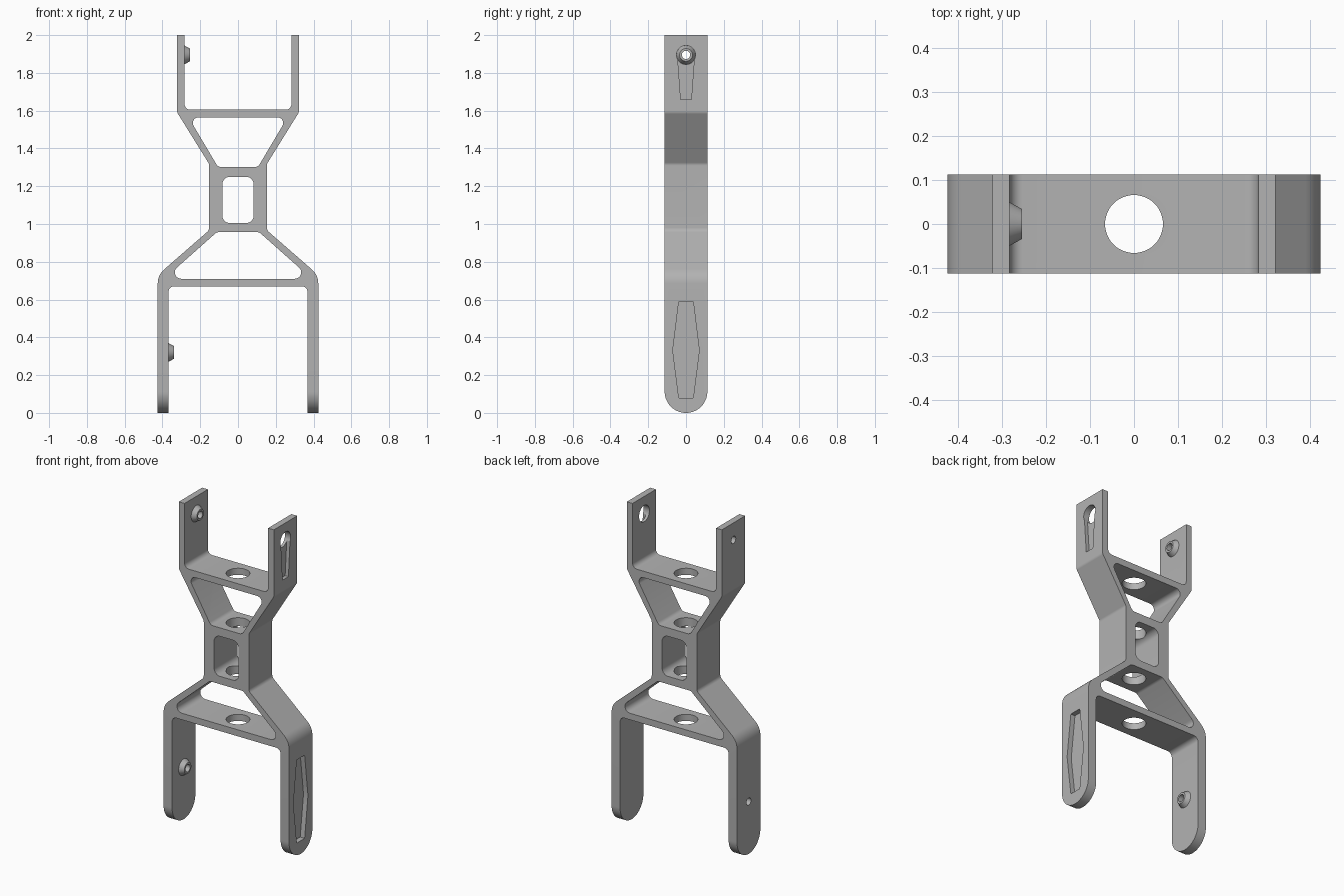
import bpy, bmesh, math
from mathutils import Vector, Matrix

if "Cube" in bpy.data.objects:
    bpy.data.objects.remove(bpy.data.objects["Cube"], do_unlink=True)

HALF = 0.113  # half depth of the bracket

grey = bpy.data.materials.new("matte grey")
grey.use_nodes = True
grey.diffuse_color = (0.45, 0.45, 0.45, 1)
grey.node_tree.nodes["Principled BSDF"].inputs["Base Color"].default_value = (0.45, 0.45, 0.45, 1)


def rounded(corners, steps=8):
    """Outline from (u, v, radius) corners, each replaced by a fillet arc."""
    out = []
    for i, (u, v, r) in enumerate(corners):
        p = Vector((u, v))
        a = (Vector(corners[i - 1][:2]) - p).normalized()
        b = (Vector(corners[(i + 1) % len(corners)][:2]) - p).normalized()
        if r == 0:
            out.append(p)
            continue
        half = a.angle(b) / 2
        centre = p + (a + b).normalized() * r / math.sin(half)
        start = p + a * r / math.tan(half) - centre
        end = p + b * r / math.tan(half) - centre
        sweep = start.angle_signed(end)
        for k in range(steps + 1):
            out.append(centre + Matrix.Rotation(-sweep * k / steps, 2) @ start)
    return out


def mirrored(side):
    """Close a right-hand run of corners with its left-hand reflection."""
    return side + [(-u, v, r) for u, v, r in reversed(side)]


def prism(name, outline, axis, lo, hi):
    """Extrude an outline along x (outline in y, z) or along y (outline in x, z)."""
    place = (lambda p, d: (d, p[0], p[1])) if axis == "x" else (lambda p, d: (p[0], d, p[1]))
    bm = bmesh.new()
    face = bm.faces.new([bm.verts.new(place(p, lo)) for p in outline])
    top = bmesh.ops.extrude_face_region(bm, geom=[face])["geom"]
    shift = Vector(place((0, 0), hi - lo))
    bmesh.ops.translate(bm, vec=shift, verts=[g for g in top if isinstance(g, bmesh.types.BMVert)])
    return finish(name, bm)


def cone(name, centre, axis, r1, r2, length):
    """Cylinder or cone centred on a point, r1 at its low end."""
    bm = bmesh.new()
    bmesh.ops.create_cone(bm, cap_ends=True, segments=48, radius1=r1, radius2=r2, depth=length)
    turn = Matrix.Rotation(math.pi / 2, 4, "Y") if axis == "x" else Matrix.Identity(4)
    bm.transform(Matrix.Translation(centre) @ turn)
    return finish(name, bm)


def finish(name, bm):
    bmesh.ops.recalc_face_normals(bm, faces=bm.faces)
    mesh = bpy.data.meshes.new(name)
    bm.to_mesh(mesh)
    bm.free()
    mesh.materials.append(grey)
    obj = bpy.data.objects.new(name, mesh)
    bpy.context.collection.objects.link(obj)
    return obj


def combine(target, tool, operation="DIFFERENCE"):
    """Apply a boolean and discard the tool object."""
    mod = target.modifiers.new("bool", "BOOLEAN")
    mod.object, mod.operation, mod.solver = tool, operation, "EXACT"
    bpy.context.view_layer.update()
    result = target.evaluated_get(bpy.context.evaluated_depsgraph_get())
    mesh = bpy.data.meshes.new_from_object(result)
    target.modifiers.clear()
    target.data = mesh
    bpy.data.objects.remove(tool, do_unlink=True)


# Double fork silhouette
frame = prism("bracket_frame", rounded(mirrored([
    (0.283, 1.605, 0.03), (0.283, 2.0, 0), (0.322, 2.0, 0), (0.322, 1.59, 0.03),
    (0.153, 1.318, 0.03), (0.153, 0.967, 0.03), (0.425, 0.73, 0.1),
    (0.425, 0, 0), (0.368, 0, 0), (0.368, 0.67, 0.03)])), "y", -HALF, HALF)

# Rounded feet
combine(frame, prism("foot_shape", rounded(
    [(-HALF, 0, HALF * 0.999), (HALF, 0, HALF * 0.999), (HALF, 2.1, 0), (-HALF, 2.1, 0)], 20),
    "x", -1, 1), "INTERSECT")

# Windows: lower triangle, waist, upper trapezoid
for side in (
        [(0.39, 0.71, 0.034), (0.112, 0.957, 0.03)],
        [(0.083, 1.005, 0.04), (0.083, 1.25, 0.04)],
        [(0.106, 1.302, 0.03), (0.262, 1.565, 0.03)]):
    combine(frame, prism("window", rounded(mirrored(side)), "y", -1, 1))

# Vertical bore through the four shelves
combine(frame, cone("shelf_bore", (0, 0, 1.1), "z", 0.066, 0.066, 1.4))

# Pivot bosses on the inner faces of the right arms, drilled through
for z, face in ((0.32, -0.368), (1.895, -0.283)):
    combine(frame, cone("boss", (face + 0.009, 0, z), "x", 0.055, 0.034, 0.038), "UNION")
    combine(frame, cone("boss_drill", (face, 0, z), "x", 0.022, 0.022, 0.2))

# Horn pockets and openings in the left arms
lower_horn = [(0.038, 0.08), (0.07, 0.331), (0.038, 0.59),
              (-0.038, 0.59), (-0.07, 0.331), (-0.038, 0.08)]
upper_horn = [(0.028, 1.66), (0.045, 1.895), (-0.045, 1.895), (-0.028, 1.66)]
combine(frame, prism("lower_pocket", lower_horn, "x", 0.395, 0.5))
combine(frame, cone("lower_opening", (0.4, 0, 0.331), "x", 0.087, 0.087, 0.2))
combine(frame, prism("upper_pocket", upper_horn, "x", 0.3, 0.4))
combine(frame, cone("upper_opening", (0.3, 0, 1.895), "x", 0.05, 0.05, 0.15))

# Smooth fillets, crisp edges
bpy.ops.object.select_all(action="DESELECT")
frame.select_set(True)
bpy.context.view_layer.objects.active = frame
bpy.ops.object.shade_smooth_by_angle(angle=math.radians(25))
